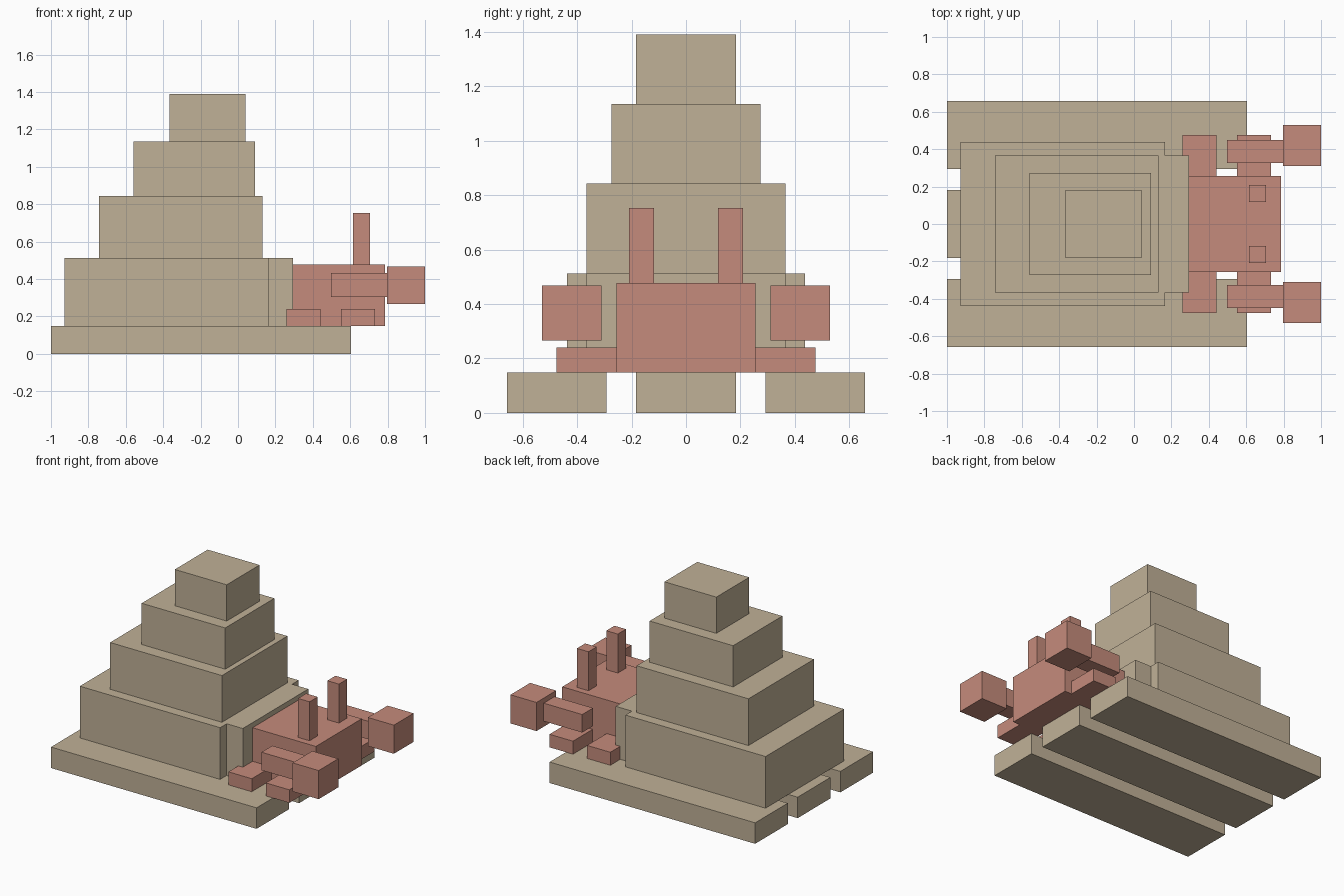
import bpy

old = bpy.data.objects.get("Cube")
if old:
    bpy.data.objects.remove(old, do_unlink=True)


def make_material(name, rgb):
    mat = bpy.data.materials.new(name)
    mat.use_nodes = True
    color = (*rgb, 1.0)
    mat.diffuse_color = color
    mat.node_tree.nodes["Principled BSDF"].inputs["Base Color"].default_value = color
    return mat


sand = make_material("sand", (0.53, 0.44, 0.31))
coral = make_material("coral", (0.56, 0.26, 0.20))


def box(name, mat, x, y, z):
    """Box from (min, max) pairs on each axis."""
    bpy.ops.mesh.primitive_cube_add(size=1)
    ob = bpy.context.object
    ob.name = ob.data.name = name
    for v in ob.data.vertices:
        v.co = [lo + (c + 0.5) * (hi - lo) for c, (lo, hi) in zip(v.co, (x, y, z))]
    ob.data.materials.append(mat)
    return ob


def box_pair(name, mat, x, y, z):
    """Matching boxes on the -y and +y sides."""
    box("front_" + name, mat, x, (-y[1], -y[0]), z)
    box("back_" + name, mat, x, y, z)


BASE = 0.148

# Three base rails
box("middle_rail", sand, (-1, 0.605), (-0.183, 0.183), (0, BASE))
box_pair("rail", sand, (-1, 0.605), (0.293, 0.657), (0, BASE))

# Stepped shell: x start, x end, half depth, top height
tiers = [
    (-0.928, 0.167, 0.438, 0.513),
    (-0.743, 0.13, 0.365, 0.843),
    (-0.56, 0.092, 0.274, 1.134),
    (-0.365, 0.04, 0.183, 1.39),
]
bottom = BASE
for i, (x0, x1, half, top) in enumerate(tiers, 1):
    box(f"shell_tier_{i}", sand, (x0, x1), (-half, half), (bottom, top))
    bottom = top

# Shell opening rim
box("shell_rim", sand, (0.167, 0.293), (-0.365, 0.365), (BASE, 0.513))

# Body and limbs
box("body", coral, (0.293, 0.787), (-0.256, 0.256), (BASE, 0.477))
box_pair("eye_stalk", coral, (0.615, 0.705), (0.118, 0.209), (0.477, 0.752))
box_pair("inner_leg", coral, (0.258, 0.44), (0.256, 0.475), (BASE, 0.24))
box_pair("outer_leg", coral, (0.55, 0.733), (0.256, 0.475), (BASE, 0.24))
box_pair("arm", coral, (0.497, 0.797), (0.327, 0.448), (0.305, 0.432))
box_pair("claw", coral, (0.797, 1.0), (0.31, 0.529), (0.266, 0.468))
